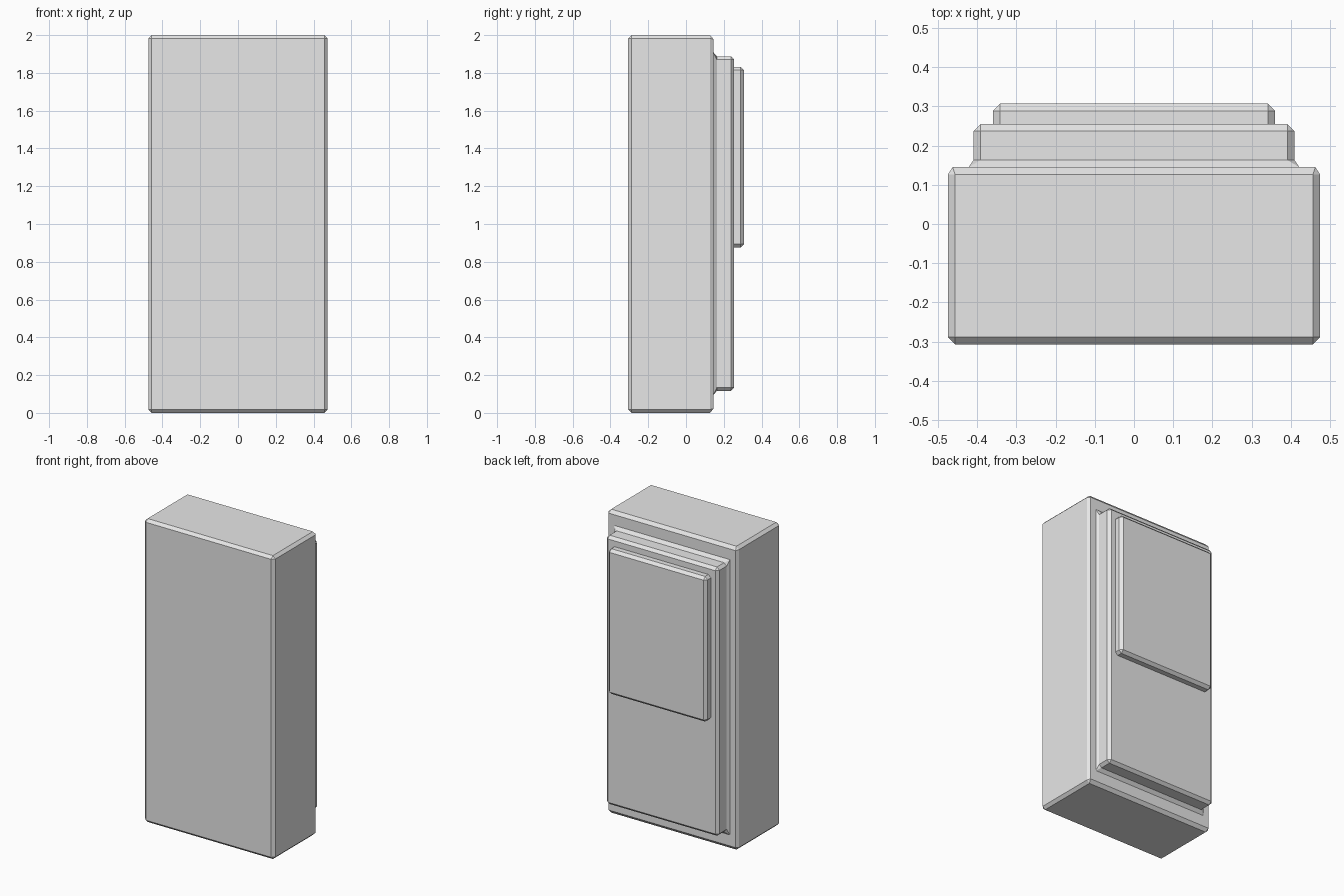
import bpy
import bmesh
from mathutils import Vector

cube = bpy.data.objects.get("Cube")
if cube:
    bpy.data.objects.remove(cube, do_unlink=True)

BEVEL = 0.018

grey = bpy.data.materials.new("light_grey")
grey.use_nodes = True
grey.diffuse_color = (0.8, 0.8, 0.8, 1)
grey.node_tree.nodes["Principled BSDF"].inputs["Base Color"].default_value = (0.8, 0.8, 0.8, 1)


def box_mesh(low, high):
    """Box between two corners."""
    low, high = Vector(low), Vector(high)
    bm = bmesh.new()
    bmesh.ops.create_cube(bm, size=1)
    bmesh.ops.scale(bm, vec=high - low, verts=bm.verts)
    bmesh.ops.translate(bm, vec=(low + high) / 2, verts=bm.verts)
    return bm


def finish(name, bm):
    """Turn the mesh into a flat-shaded object with chamfered edges."""
    bmesh.ops.recalc_face_normals(bm, faces=bm.faces)
    mesh = bpy.data.meshes.new(name)
    bm.to_mesh(mesh)
    bm.free()
    mesh.materials.append(grey)
    obj = bpy.data.objects.new(name, mesh)
    bpy.context.collection.objects.link(obj)
    bevel = obj.modifiers.new("chamfer", 'BEVEL')
    bevel.width = BEVEL
    bevel.segments = 1
    bevel.limit_method = 'ANGLE'
    return obj


# Main block with the large stepped panel extruded from its back
bm = box_mesh((-0.475, -0.307, 0), (0.475, 0.145, 2))
bm.faces.ensure_lookup_table()
back = max(bm.faces, key=lambda f: f.calc_center_median().y)
bmesh.ops.inset_region(bm, faces=[back], thickness=0.05)
for v in back.verts:
    v.co.x = 0.41 if v.co.x > 0 else -0.41
    v.co.z = 1.888 if v.co.z > 1 else 0.116
raised = bmesh.ops.extrude_discrete_faces(bm, faces=[back])["faces"][0]
bmesh.ops.translate(bm, vec=(0, 0.11, 0), verts=raised.verts)
finish("main_block", bm)

# Smaller raised panel on the upper back
finish("upper_back_panel", box_mesh((-0.36, 0.2, 0.875), (0.36, 0.307, 1.832)))
